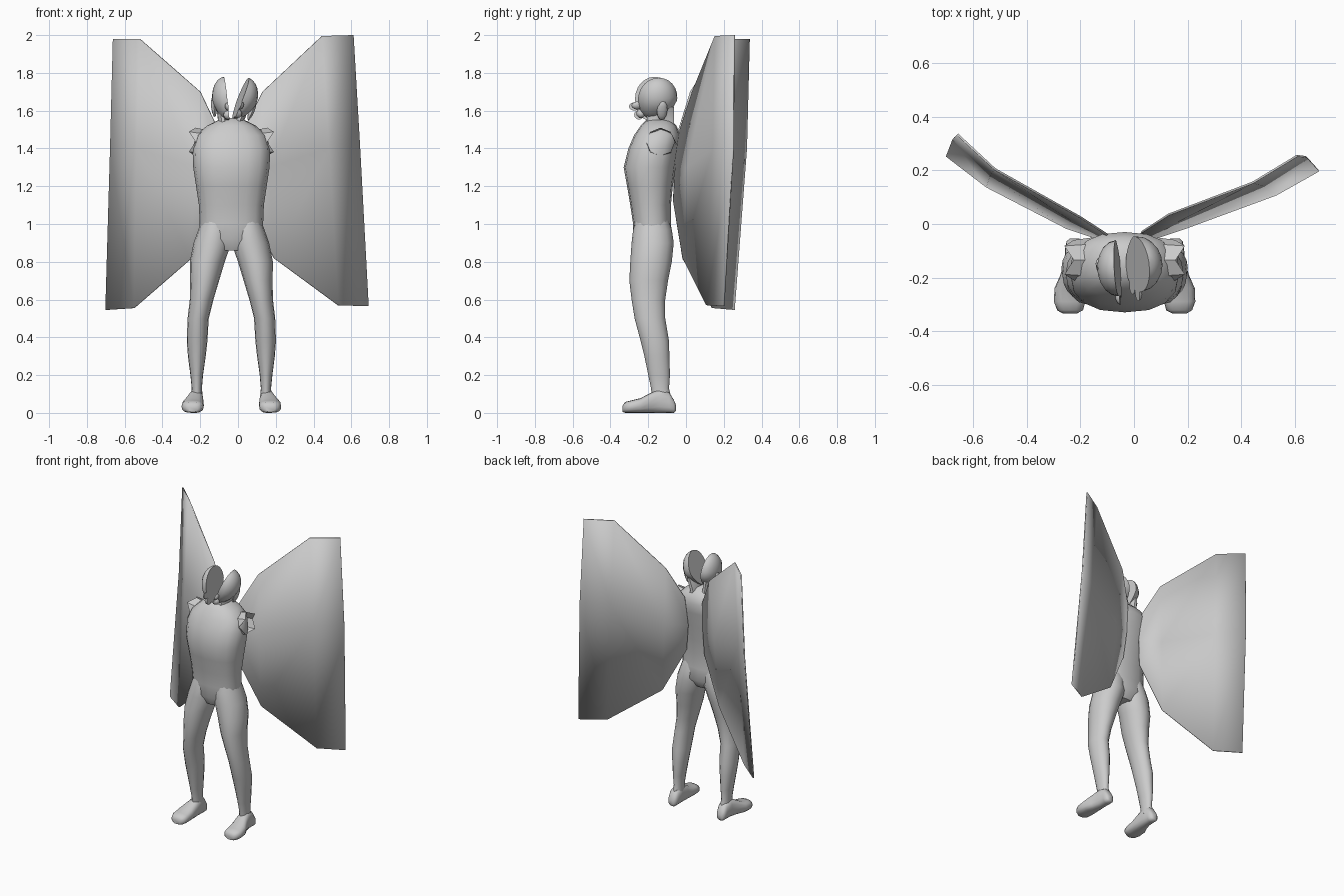
import bpy, bmesh, math
from mathutils import Matrix, Vector

if "Cube" in bpy.data.objects:
    bpy.data.objects.remove(bpy.data.objects["Cube"])

CX = -0.035  # body centre line
grey = bpy.data.materials.new("plain grey")
grey.diffuse_color = (0.6, 0.6, 0.6, 1)
grey.use_nodes = True
grey.node_tree.nodes["Principled BSDF"].inputs["Base Color"].default_value = grey.diffuse_color


def finish(name, bm, smooth=True, angle=50):
    bmesh.ops.recalc_face_normals(bm, faces=bm.faces[:])
    me = bpy.data.meshes.new(name)
    bm.to_mesh(me)
    bm.free()
    me.materials.append(grey)
    ob = bpy.data.objects.new(name, me)
    bpy.context.collection.objects.link(ob)
    if smooth:
        bpy.ops.object.select_all(action='DESELECT')
        ob.select_set(True)
        bpy.context.view_layer.objects.active = ob
        bpy.ops.object.shade_smooth_by_angle(angle=math.radians(angle))
    return ob


def loft(name, rings, axis='z', n=16, power=2.0):
    """Skin through rings of (position, min a, max a, min b, max b)."""
    bm = bmesh.new()
    loops = []
    for p, a0, a1, b0, b1 in rings:
        loop = []
        for i in range(n):
            t = 2 * math.pi * i / n
            c, s = math.cos(t), math.sin(t)
            a = (a0 + a1) / 2 + (a1 - a0) / 2 * math.copysign(abs(c) ** (2 / power), c)
            b = (b0 + b1) / 2 + (b1 - b0) / 2 * math.copysign(abs(s) ** (2 / power), s)
            loop.append(bm.verts.new((a, b, p) if axis == 'z' else (a, p, b)))
        loops.append(loop)
    for lo, hi in zip(loops, loops[1:]):
        for i in range(n):
            j = (i + 1) % n
            bm.faces.new((lo[i], lo[j], hi[j], hi[i]))
    bm.faces.new(loops[0])
    bm.faces.new(loops[-1])
    return finish(name, bm)


# Torso: half width, then front and back depth at each height
torso = [(0.86, .09, -.25, -.11), (0.92, .165, -.28, -.07), (1.0, .168, -.28, -.08),
         (1.1, .172, -.295, -.08), (1.2, .187, -.312, -.07), (1.3, .202, -.33, -.055),
         (1.4, .206, -.305, -.04), (1.47, .185, -.275, -.03), (1.52, .13, -.24, -.05),
         (1.56, .05, -.20, -.09)]
loft("torso", [(z, CX - h, CX + h, f, b) for z, h, f, b in torso], power=2.4)

# Legs and feet: distances from the centre line, inner and outer
leg = [(0.07, .15, .215, -.18, -.075), (0.13, .156, .21, -.185, -.09), (0.2, .15, .217, -.2, -.085),
       (0.3, .136, .23, -.22, -.088), (0.38, .127, .236, -.24, -.09), (0.5, .12, .232, -.272, -.11),
       (0.6, .095, .22, -.288, -.11), (0.7, .065, .218, -.3, -.095), (0.8, .035, .22, -.295, -.075),
       (0.9, .0, .2, -.288, -.065), (0.97, .0, .175, -.28, -.075), (1.04, .02, .15, -.26, -.1)]
foot = [(-.335, .18, .23, .005, .04), (-.322, .155, .252, 0, .058), (-.29, .147, .264, 0, .066),
        (-.24, .146, .262, 0, .078), (-.19, .147, .24, 0, .105), (-.14, .15, .225, 0, .125),
        (-.09, .15, .222, 0, .11), (-.065, .157, .217, 0, .07), (-.054, .17, .205, .01, .045)]
for side, s in (("left", -1), ("right", 1)):
    def place(rows):
        return [(p,) + tuple(sorted((CX + s * i, CX + s * o))) + (u, v) for p, i, o, u, v in rows]
    loft(side + "_leg", place(leg))
    loft(side + "_foot", place(foot), axis='y', power=2.6)

    # Torn, open shoulder stump
    bm = bmesh.new()
    base, rim = [], []
    for i in range(8):
        t = 2 * math.pi * i / 8
        y, z = math.cos(t), math.sin(t)
        reach = .225 if i % 2 else .19
        base.append(bm.verts.new((CX + s * .12, -.135 + .085 * y, 1.425 + .07 * z)))
        rim.append(bm.verts.new((CX + s * reach, -.135 + .075 * y, 1.435 + .075 * z)))
    for i in range(8):
        j = (i + 1) % 8
        bm.faces.new((base[i], base[j], rim[j], rim[i]))
    finish(side + "_shoulder", bm, smooth=False)

# Split neck, one stalk under each half of the head
loft("left_neck", [(1.48, -.14, -.04, -.23, -.06), (1.54, -.105, -.05, -.215, -.075),
                   (1.62, -.115, -.06, -.22, -.08)], n=10)
loft("right_neck", [(1.48, -.03, .07, -.23, -.05), (1.54, -.03, .03, -.21, -.06),
                    (1.62, -.005, .06, -.21, -.06)], n=10)


def half_head(name, s, loc, width, tilt, yaw):
    bm = bmesh.new()
    # Skull, narrowing towards the jaw
    bmesh.ops.create_uvsphere(bm, u_segments=18, v_segments=12, radius=1)
    for v in bm.verts:
        low = max(0, -v.co.z)
        v.co.x *= width * (1 - .25 * low)
        v.co.y = v.co.y * .105 * (1 - .15 * low) - .02 * low
        v.co.z *= .118
    # Nose, brow and ears
    def blob(c, r):
        bmesh.ops.create_uvsphere(bm, u_segments=10, v_segments=6, radius=1,
                                  matrix=Matrix.Translation(c) @ Matrix.Diagonal((*r, 1)))
    blob((0, -.108, -.04), (.018, .03, .022))
    blob((0, -.085, -.085), (.03, .025, .025))
    blob((s * width * .93, .015, -.035), (.014, .028, .055))
    # Keep one side and close the cut
    cut = bmesh.ops.bisect_plane(bm, geom=bm.verts[:] + bm.edges[:] + bm.faces[:], dist=1e-5,
                                 plane_co=(0, 0, 0), plane_no=(s, 0, 0), clear_inner=True)
    edges = [e for e in bm.edges if e.is_boundary]
    bmesh.ops.edgeloop_fill(bm, edges=edges)
    bm.transform(Matrix.Translation(loc) @ Matrix.Rotation(math.radians(yaw), 4, 'Z')
                 @ Matrix.Rotation(math.radians(tilt), 4, 'Y'))
    finish(name, bm)


half_head("left_half_head", -1, (-.062, -.165, 1.662), .075, -6, 3)
half_head("right_half_head", 1, (.012, -.15, 1.665), .09, 22, 8)


def wing(name, columns):
    """Thin sheet from columns of bottom, middle and top points."""
    bm = bmesh.new()
    cols = [[bm.verts.new(p) for p in c] for c in columns]
    for a, b in zip(cols, cols[1:]):
        for i in range(2):
            bm.faces.new((a[i], b[i], b[i + 1], a[i + 1]))
    ob = finish(name, bm, angle=40)
    mod = ob.modifiers.new("thickness", 'SOLIDIFY')
    mod.thickness = 0.008
    mod.offset = 0


wing("left_wing", [
    [(-.10, -.065, 1.12), (-.09, -.06, 1.3), (-.10, -.04, 1.49)],
    [(-.25, -.015, .815), (-.225, .01, 1.3), (-.20, .025, 1.70)],
    [(-.55, .14, .555), (-.535, .185, 1.4), (-.52, .205, 1.98)],
    [(-.70, .255, .545), (-.675, .32, 1.4), (-.66, .335, 1.98)]])
wing("right_wing", [
    [(.04, -.065, 1.12), (.02, -.055, 1.3), (.03, -.03, 1.5)],
    [(.19, -.015, .82), (.16, .01, 1.3), (.13, .035, 1.70)],
    [(.53, .11, .57), (.48, .145, 1.4), (.445, .155, 1.995)],
    [(.69, .20, .565), (.645, .25, 1.4), (.61, .255, 2.0)]])
